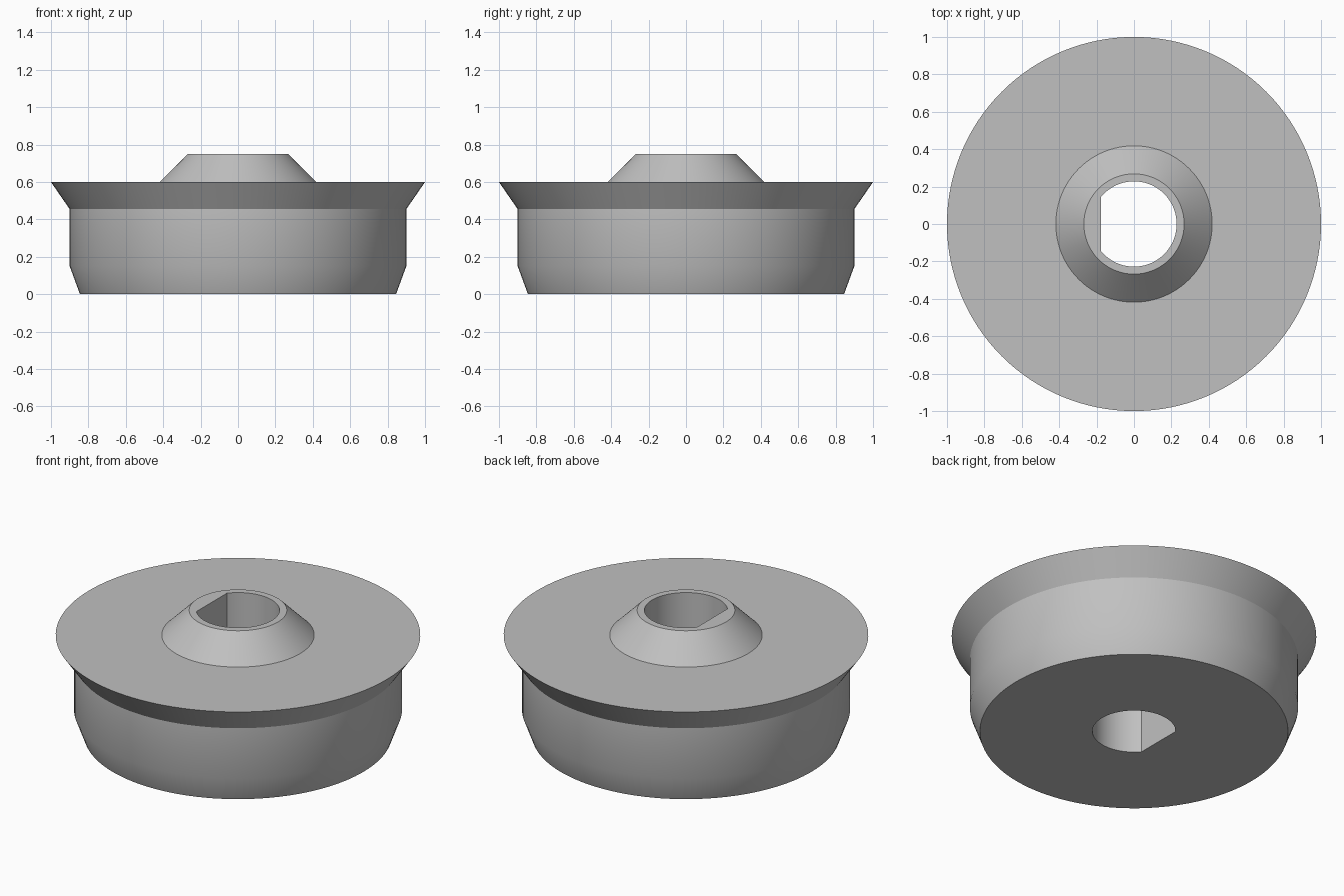
import bpy, bmesh
from math import cos, sin, tau, radians

cube = bpy.data.objects.get("Cube")
if cube:
    bpy.data.objects.remove(cube, do_unlink=True)

SEGMENTS = 128
BORE = 0.228
FLAT = BORE * cos(tau * 50 / SEGMENTS)  # x position of the flat side of the bore

grey = bpy.data.materials.new("plain grey")
grey.use_nodes = True
colour = (0.53, 0.53, 0.53, 1)
grey.diffuse_color = colour
grey.node_tree.nodes["Principled BSDF"].inputs["Base Color"].default_value = colour


def bore_radius(angle):
    """Radius of the D-shaped shaft hole at an angle."""
    c = cos(angle)
    return FLAT / c if BORE * c < FLAT else BORE


# Outer wall, flared rim, top face and conical hub, as (radius, height)
profile = [(0.845, 0), (0.9, 0.15), (0.9, 0.455), (1, 0.6), (0.418, 0.6), (0.268, 0.75)]

bm = bmesh.new()
angles = [tau * i / SEGMENTS for i in range(SEGMENTS)]
rings = [[bm.verts.new((r * cos(a), r * sin(a), z)) for a in angles] for r, z in profile]

# D-shaped bore through the middle
for z in (0.75, 0):
    rings.append([bm.verts.new((bore_radius(a) * cos(a), bore_radius(a) * sin(a), z))
                  for a in angles])

# Bridge each ring to the next and close back to the first
for k, ring in enumerate(rings):
    upper = rings[(k + 1) % len(rings)]
    for i in range(SEGMENTS):
        j = (i + 1) % SEGMENTS
        bm.faces.new((ring[i], ring[j], upper[j], upper[i]))
bmesh.ops.recalc_face_normals(bm, faces=bm.faces)

mesh = bpy.data.meshes.new("flanged_wheel")
bm.to_mesh(mesh)
bm.free()
mesh.materials.append(grey)
wheel = bpy.data.objects.new("flanged_wheel", mesh)
bpy.context.collection.objects.link(wheel)

# Smooth the round walls, keep the rims and bore corners crisp
bpy.ops.object.select_all(action='DESELECT')
wheel.select_set(True)
bpy.context.view_layer.objects.active = wheel
bpy.ops.object.shade_smooth_by_angle(angle=radians(30))
